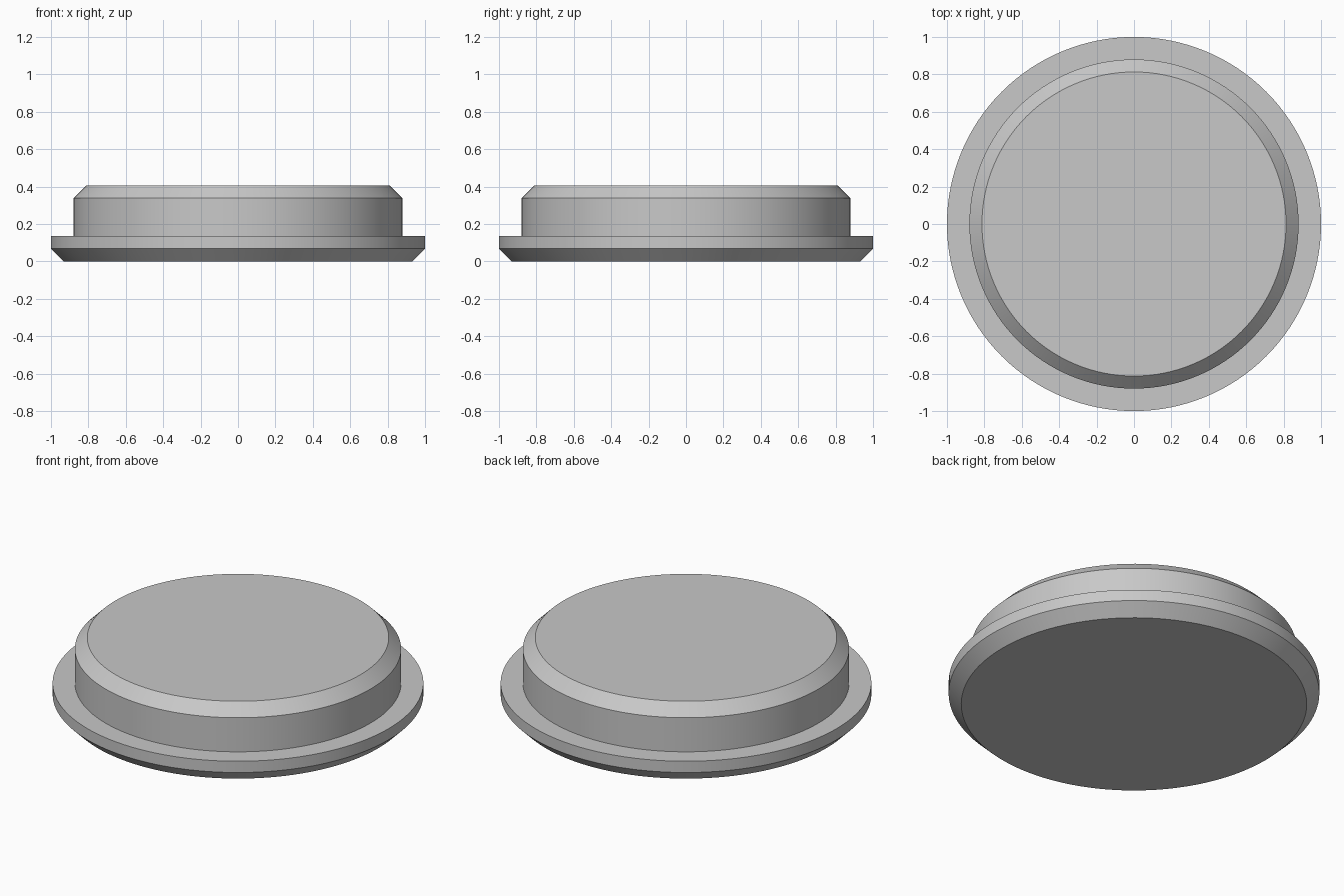
import bpy
import bmesh
import math

SEGMENTS = 128

cube = bpy.data.objects.get("Cube")
if cube:
    bpy.data.objects.remove(cube, do_unlink=True)

# Single plain grey material
grey = bpy.data.materials.new("plain grey")
grey.use_nodes = True
colour = (0.58, 0.58, 0.58, 1)
grey.diffuse_color = colour
grey.node_tree.nodes["Principled BSDF"].inputs["Base Color"].default_value = colour


def turned_part(name, profile):
    """Turn a (radius, height) profile about z and cap its open ends."""
    bm = bmesh.new()
    rings = []
    for radius, height in profile:
        ring = bmesh.ops.create_circle(bm, segments=SEGMENTS, radius=radius)["verts"]
        bmesh.ops.translate(bm, verts=ring, vec=(0, 0, height))
        rings.append(ring)
    for low, high in zip(rings, rings[1:]):
        for i in range(SEGMENTS):
            j = (i + 1) % SEGMENTS
            bm.faces.new((low[i], low[j], high[j], high[i]))
    bm.faces.new(rings[0])
    bm.faces.new(rings[-1])
    bmesh.ops.recalc_face_normals(bm, faces=bm.faces)

    mesh = bpy.data.meshes.new(name)
    bm.to_mesh(mesh)
    bm.free()
    mesh.materials.append(grey)
    obj = bpy.data.objects.new(name, mesh)
    bpy.context.collection.objects.link(obj)
    bpy.ops.object.select_all(action="DESELECT")
    obj.select_set(True)
    bpy.context.view_layer.objects.active = obj
    bpy.ops.object.shade_smooth_by_angle(angle=math.radians(30))
    return obj


# Flanged plug: chamfered base flange, shoulder, chamfered raised body
turned_part("flanged_plug", [
    (0.932, 0), (1, 0.068), (1, 0.135),
    (0.88, 0.135), (0.88, 0.338), (0.813, 0.405),
])
